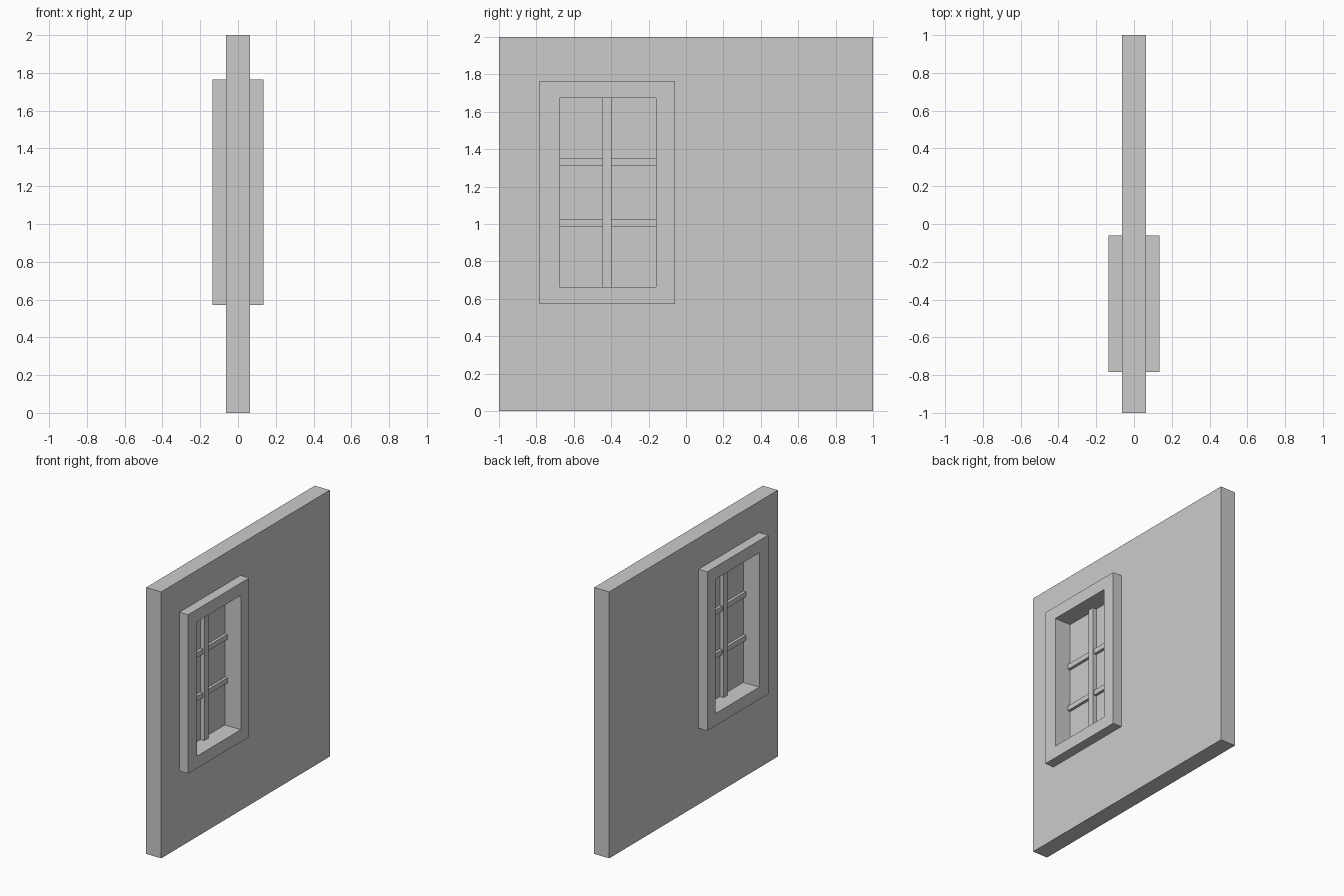
import bpy, bmesh

if "Cube" in bpy.data.objects:
    bpy.data.objects.remove(bpy.data.objects["Cube"])

# Rectangles in the wall plane: (y0, y1, z0, z1)
WALL = (-1.0, 1.0, 0.0, 2.0)
FRAME = (-0.783, -0.06, 0.572, 1.765)
OPENING = (-0.677, -0.159, 0.664, 1.672)


def finish(name, bm):
    bmesh.ops.recalc_face_normals(bm, faces=bm.faces[:])
    mesh = bpy.data.meshes.new(name)
    bm.to_mesh(mesh)
    bm.free()
    obj = bpy.data.objects.new(name, mesh)
    bpy.context.collection.objects.link(obj)
    return obj


def loop(bm, rect, x):
    y0, y1, z0, z1 = rect
    return [bm.verts.new((x, y, z)) for y, z in ((y0, z0), (y1, z0), (y1, z1), (y0, z1))]


def slab(name, rect, half):
    """Solid panel, symmetric about x = 0."""
    bm = bmesh.new()
    a, b = loop(bm, rect, -half), loop(bm, rect, half)
    bm.faces.new(a)
    bm.faces.new(b)
    for i in range(4):
        j = (i + 1) % 4
        bm.faces.new((a[i], a[j], b[j], b[i]))
    return finish(name, bm)


def ring(name, outer, inner, half):
    """Panel with a rectangular hole, symmetric about x = 0."""
    bm = bmesh.new()
    loops = [loop(bm, outer, -half), loop(bm, outer, half),
             loop(bm, inner, half), loop(bm, inner, -half)]
    for k in range(4):
        a, b = loops[k], loops[(k + 1) % 4]
        for i in range(4):
            j = (i + 1) % 4
            bm.faces.new((a[i], a[j], b[j], b[i]))
    return finish(name, bm)


# Wall with the window hole, and the frame that sits in it
ring("wall", WALL, FRAME, 0.0625)
ring("window_frame", FRAME, OPENING, 0.135)

# Thin pane in the middle of the opening
y0, y1, z0, z1 = OPENING
slab("window_pane", OPENING, 0.002)

# Upright glazing bar, with shallower cross bars on either side of it
bar_l, bar_r = -0.447, -0.399
slab("upright_bar", (bar_l, bar_r, z0, z1), 0.033)
for level, z in (("lower", 1.004), ("upper", 1.331)):
    for side, a, b in (("left", y0, bar_l), ("right", bar_r, y1)):
        slab(f"{level}_{side}_cross_bar", (a, b, z - 0.019, z + 0.019), 0.023)
